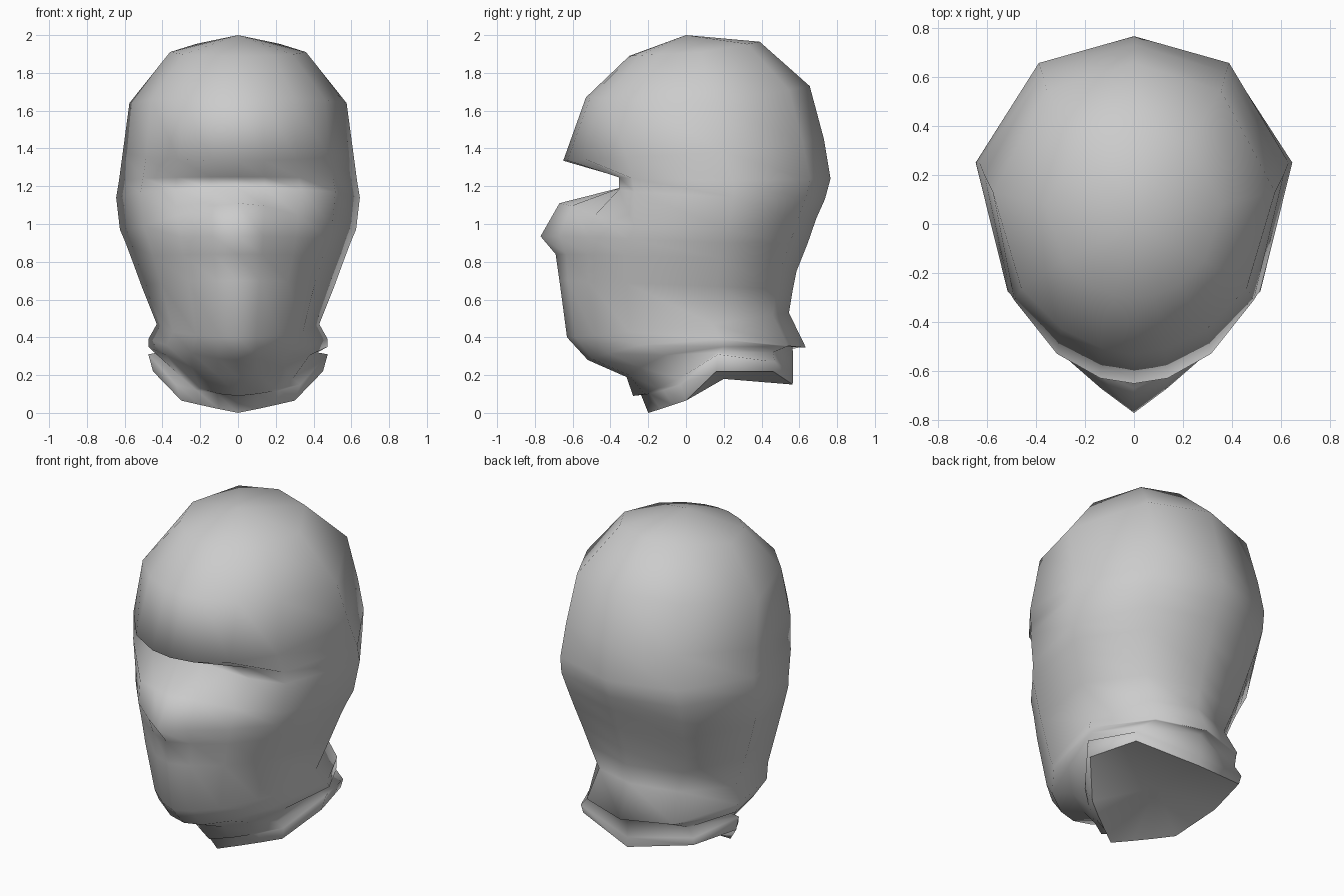
import bpy, bmesh, math

cube = bpy.data.objects.get("Cube")
if cube:
    bpy.data.objects.remove(cube, do_unlink=True)

grey = bpy.data.materials.new("plain grey")
grey.use_nodes = True
grey.diffuse_color = (0.6, 0.6, 0.6, 1)
grey.node_tree.nodes["Principled BSDF"].inputs["Base Color"].default_value = (0.6, 0.6, 0.6, 1)

# Angles around each half section, from front centre to back centre
ANGLES = [0, 13, 31, 53, 90, 142, 180]

# Sections: height at front, side, back; depth at front, side, back; half width; nose ridge
SKULL = [
    (1.89, 1.91, 1.965, -0.30, 0.08, 0.39, 0.36, 0),
    (1.67, 1.64, 1.73, -0.52, 0.13, 0.655, 0.575, 0.01),
    (1.335, 1.38, 1.45, -0.65, 0.20, 0.73, 0.61, 0),
]
EYE_SLIT = [
    (1.25, 1.23, 1.24, -0.64, 0.25, 0.765, 0.63, 0),
    (1.19, 1.14, 1.13, -0.62, 0.25, 0.735, 0.645, 0),
]
CHEEK = [
    (1.11, 0.97, 1.03, -0.60, 0.22, 0.69, 0.625, 0.07),
]
FACE = [
    (0.935, 0.90, 0.90, -0.64, 0.20, 0.645, 0.595, 0.13),
    (0.84, 0.82, 0.75, -0.63, 0.18, 0.585, 0.565, 0.06),
    (0.70, 0.67, 0.65, -0.63, 0.16, 0.565, 0.51, 0.04),
    (0.40, 0.47, 0.53, -0.59, 0.14, 0.545, 0.43, 0.04),
]
JAW = [
    (0.28, 0.39, 0.345, -0.51, 0.18, 0.635, 0.475, 0.01),
    (0.19, 0.35, 0.35, -0.315, 0.20, 0.62, 0.475, 0),
]
# Half outlines of the collar: inner groove, lip and bottom rim
GROOVE = [(0, -.28, .09), (.1, -.22, .10), (.2, -.15, .13), (.29, -.04, .18),
          (.42, .17, .32), (.34, .46, .32), (0, .565, .35)]
LIP = [(0, -.24, .1), (.11, -.19, .10), (.22, -.12, .12), (.33, -.03, .15),
       (.475, .17, .31), (.38, .47, .27), (0, .566, .21)]
RIM = [(0, -.2, 0), (.1, -.135, .02), (.2, -.07, .042), (.3, 0, .065),
       (.45, .16, .22), (.37, .46, .22), (0, .565, .15)]


def mirrored(bm, half):
    """Closed loop from a half outline running front centre to back centre."""
    other = [(-x, y, z) for x, y, z in half[-2:0:-1]]
    return [bm.verts.new(p) for p in half + other]


def section(bm, row, limit=-1.0, peak=1):
    """One closed loop; limit flattens its front, peak makes its front a V."""
    zf, zs, zb, yf, ys, yb, w, nose = row
    half = []
    for a in ANGLES:
        t = math.radians(a)
        c = math.cos(t)
        if c > 0:
            y = max(ys + (yf - ys) * c, limit)
            z = zs + (zf - zs) * c ** peak
        else:
            y = ys - (yb - ys) * c
            z = zs - (zb - zs) * c
        y -= nose * {0: 1, 13: 0.4}.get(a, 0)
        x = 0 if a in (0, 180) else w * math.sin(t)
        half.append((x, y, z))
    return mirrored(bm, half)


bm = bmesh.new()
loops = [section(bm, r) for r in SKULL]
loops += [section(bm, r, limit=-0.355) for r in EYE_SLIT]
loops += [section(bm, r, peak=4) for r in CHEEK]
loops += [section(bm, r) for r in FACE]
loops += [section(bm, r, peak=2.5) for r in JAW]
loops += [mirrored(bm, h) for h in (GROOVE, LIP, RIM)]
n = len(loops[0])

# Walls between neighbouring sections
for upper, lower in zip(loops, loops[1:]):
    for i in range(n):
        j = (i + 1) % n
        bm.faces.new((upper[i], lower[i], lower[j], upper[j]))

# Crown and underside, each a fan to one point
for loop, tip in ((loops[0], (0, 0, 2.0)), (loops[-1], (0, 0.2, 0.18))):
    v = bm.verts.new(tip)
    for i in range(n):
        bm.faces.new((loop[i], loop[(i + 1) % n], v))

bmesh.ops.recalc_face_normals(bm, faces=bm.faces)
for f in bm.faces:
    f.smooth = True
# Crisp rim between the collar and the flat underside
rim = set(loops[-1])
for e in bm.edges:
    if e.verts[0] in rim and e.verts[1] in rim:
        e.smooth = False

mesh = bpy.data.meshes.new("masked_head")
bm.to_mesh(mesh)
bm.free()
mesh.materials.append(grey)
head = bpy.data.objects.new("masked_head", mesh)
bpy.context.scene.collection.objects.link(head)
